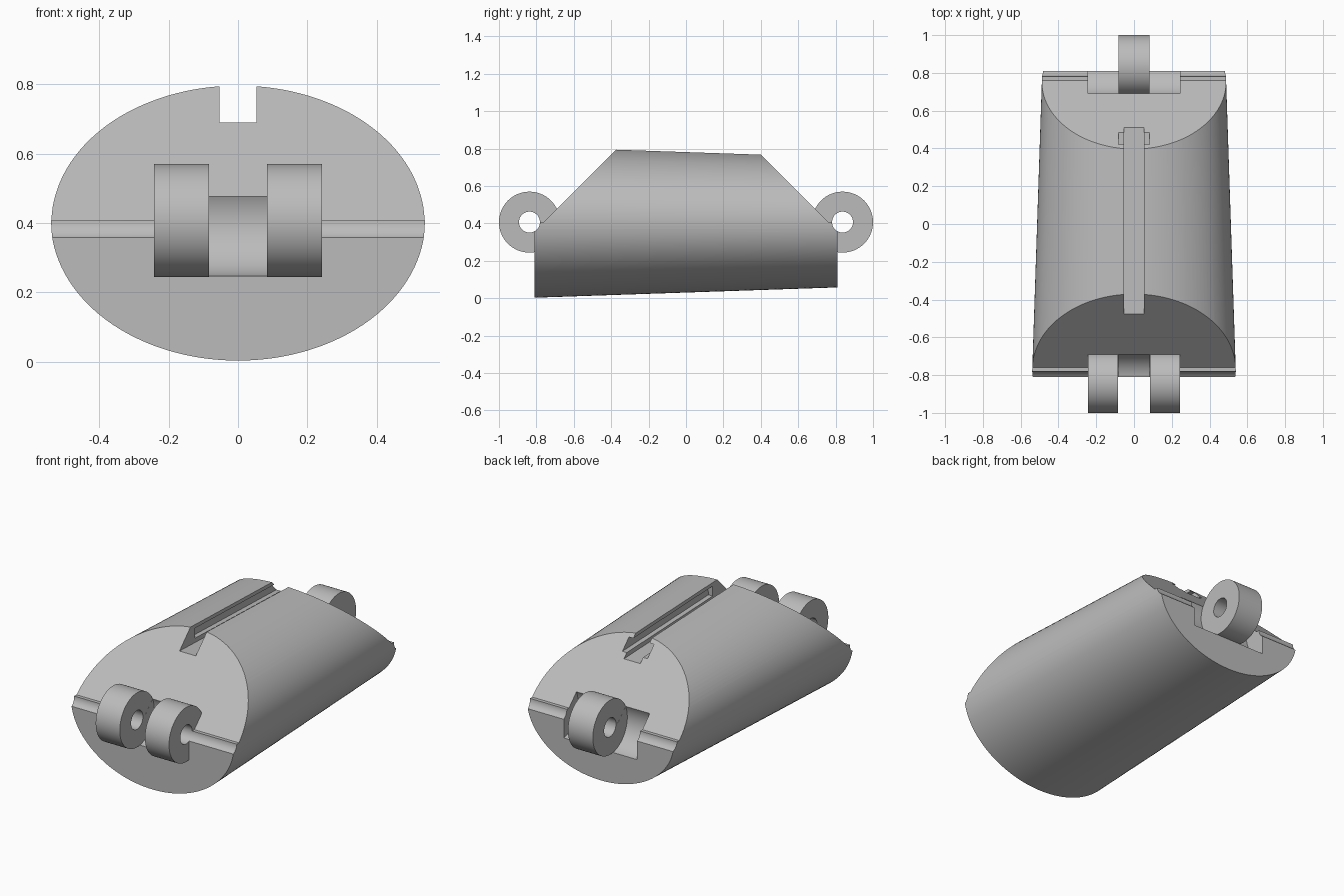
import bpy, bmesh, math
from mathutils import Matrix, Vector

if "Cube" in bpy.data.objects:
    bpy.data.objects.remove(bpy.data.objects["Cube"], do_unlink=True)

grey = bpy.data.materials.new("plain grey")
grey.use_nodes = True
COLOUR = (0.5, 0.5, 0.5, 1)
grey.diffuse_color = COLOUR
grey.node_tree.nodes["Principled BSDF"].inputs["Base Color"].default_value = COLOUR

END = 0.81        # body half length
PIN_Y = 0.837     # hinge pin distance from the middle
PIN_Z = 0.407     # hinge pin height
KNUCKLE = 0.163   # knuckle radius
INNER, OUTER = 0.083, 0.243


def make_object(name, bm):
    bmesh.ops.recalc_face_normals(bm, faces=bm.faces)
    mesh = bpy.data.meshes.new(name)
    bm.to_mesh(mesh)
    bm.free()
    mesh.materials.append(grey)
    obj = bpy.data.objects.new(name, mesh)
    bpy.context.collection.objects.link(obj)
    return obj


def loft(name, first, second):
    """Closed solid between two matching outlines."""
    bm = bmesh.new()
    a = [bm.verts.new(p) for p in first]
    b = [bm.verts.new(p) for p in second]
    bm.faces.new(a)
    bm.faces.new(b)
    for i in range(len(a)):
        j = (i + 1) % len(a)
        bm.faces.new((a[i], a[j], b[j], b[i]))
    return make_object(name, bm)


def ellipse(y, half_width, low, high, n=128):
    mid, rise = (low + high) / 2, (high - low) / 2
    angles = [math.tau * i / n for i in range(n)]
    return [Vector((half_width * math.cos(t), y, mid + rise * math.sin(t))) for t in angles]


def pin_cylinder(name, y, radius, x0, x1, n=64):
    ring = [(y + radius * math.cos(math.tau * i / n), PIN_Z + radius * math.sin(math.tau * i / n))
            for i in range(n)]
    return loft(name, [(x0, *p) for p in ring], [(x1, *p) for p in ring])


def box(name, lo, hi, tilt=0.0, pivot_z=0.0):
    lo, hi = Vector(lo), Vector(hi)
    bm = bmesh.new()
    bmesh.ops.create_cube(bm, size=1, matrix=Matrix.Translation((lo + hi) / 2)
                          @ Matrix.Diagonal((*(hi - lo), 1)))
    bmesh.ops.rotate(bm, verts=bm.verts, cent=(0, 0, pivot_z), matrix=Matrix.Rotation(tilt, 3, 'X'))
    return make_object(name, bm)


def combine(target, tool, operation):
    mod = target.modifiers.new(operation.title(), 'BOOLEAN')
    mod.object, mod.operation, mod.solver = tool, operation, 'EXACT'
    bpy.context.view_layer.objects.active = target
    bpy.ops.object.modifier_apply(modifier=mod.name)
    bpy.data.objects.remove(tool, do_unlink=True)


# Tapered oval body
body = loft("hinged_link_body", ellipse(-END, 0.54, 0.003, 0.811), ellipse(END, 0.486, 0.058, 0.756))

# Sloped ends with a small ledge, from the side profile
side = [(-1, -0.2), (1, -0.2), (1, PIN_Z), (0.76, PIN_Z), (0.3, 0.867),
        (-0.3, 0.867), (-0.76, PIN_Z), (-1, PIN_Z)]
combine(body, loft("side_profile", [(-0.8, *p) for p in side], [(0.8, *p) for p in side]), 'INTERSECT')

# Top slot and its undercut, parallel to the falling top edge
TILT = -0.034
combine(body, box("top_slot", (-0.054, -0.9, 0.674), (0.054, 0.9, 1), TILT, 0.674), 'DIFFERENCE')
combine(body, box("slot_undercut", (-INNER, -0.33, 0.7), (INNER, 0.9, 0.76), TILT, 0.7), 'DIFFERENCE')

# Knuckle clearances: one gap at the front, two at the back
combine(body, pin_cylinder("front_gap", -PIN_Y, KNUCKLE, -INNER, INNER), 'DIFFERENCE')
for s in (-1, 1):
    combine(body, pin_cylinder("back_gap", PIN_Y, KNUCKLE, s * INNER, s * OUTER), 'DIFFERENCE')

# Knuckles: two at the front, one at the back
GAP = 0.0005
for s in (-1, 1):
    combine(body, pin_cylinder("front_knuckle", -PIN_Y, KNUCKLE, s * (INNER + GAP), s * OUTER), 'UNION')
combine(body, pin_cylinder("back_knuckle", PIN_Y, KNUCKLE, GAP - INNER, INNER - GAP), 'UNION')

# Pin holes, which also groove the body ends
for s in (-1, 1):
    combine(body, pin_cylinder("pin_hole", s * PIN_Y, 0.056, -0.8, 0.8, 48), 'DIFFERENCE')

bpy.ops.object.select_all(action='DESELECT')
body.select_set(True)
bpy.context.view_layer.objects.active = body
bpy.ops.object.shade_smooth_by_angle(angle=math.radians(25))
